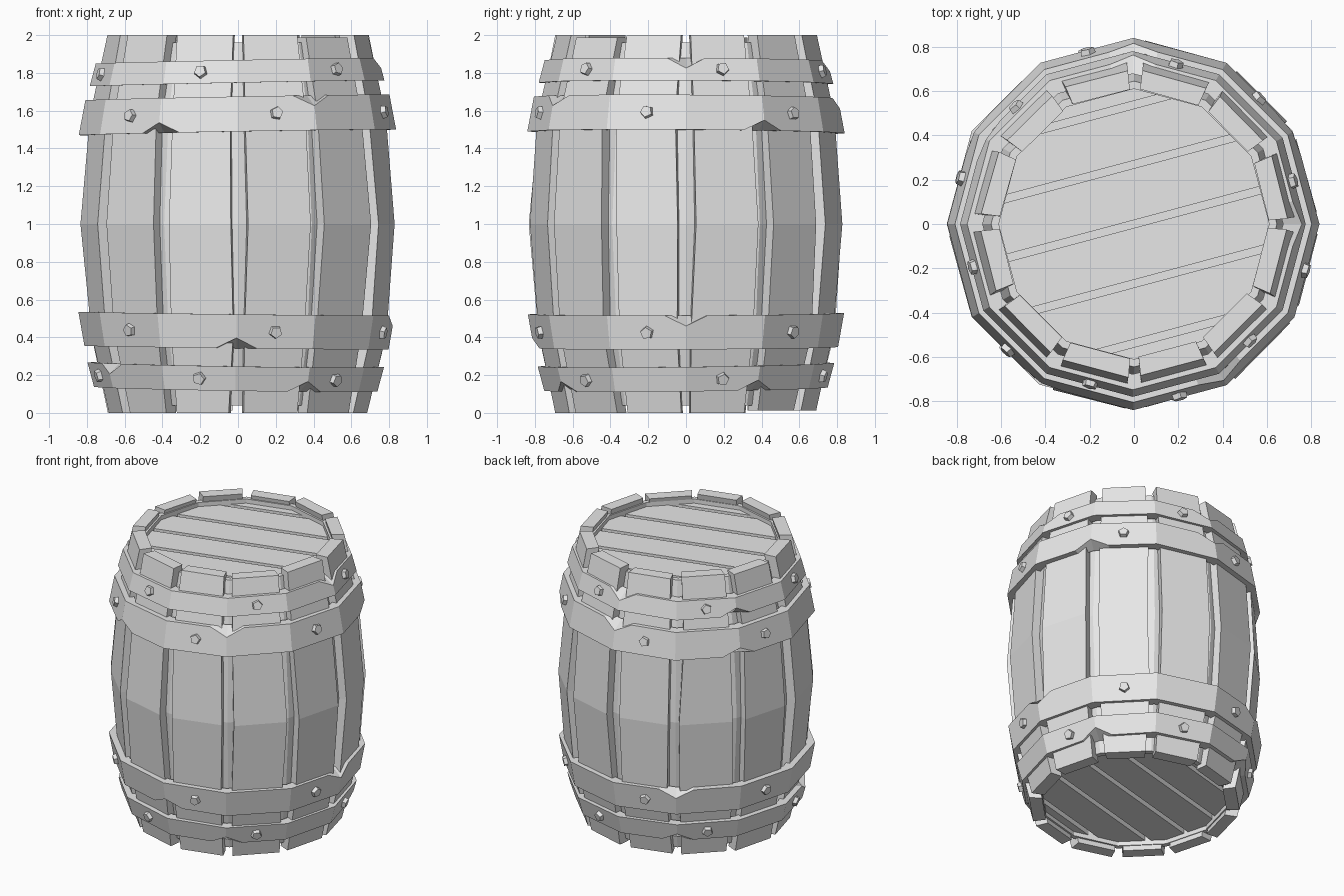
import bpy, bmesh, math, random
from mathutils import Vector, Matrix

if "Cube" in bpy.data.objects:
    bpy.data.objects.remove(bpy.data.objects["Cube"])

random.seed(4)
grey = bpy.data.materials.new("plain_grey")
grey.diffuse_color = (0.8, 0.8, 0.8, 1)
grey.use_nodes = True
grey.node_tree.nodes["Principled BSDF"].inputs["Base Color"].default_value = grey.diffuse_color


def finish(name, bm):
    bmesh.ops.recalc_face_normals(bm, faces=bm.faces[:])
    me = bpy.data.meshes.new(name)
    bm.to_mesh(me)
    bm.free()
    me.materials.append(grey)
    ob = bpy.data.objects.new(name, me)
    bpy.context.collection.objects.link(ob)
    return ob


def polar(r, deg, z):
    a = math.radians(deg)
    return Vector((r * math.cos(a), r * math.sin(a), z))


def bridge(bm, rings, closed=False):
    """Join equal-length closed point loops into a skin, capped unless closed."""
    vs = [[bm.verts.new(p) for p in ring] for ring in rings]
    pairs = list(zip(vs, vs[1:])) + ([(vs[-1], vs[0])] if closed else [])
    n = len(vs[0])
    for a, b in pairs:
        for i in range(n):
            j = (i + 1) % n
            bm.faces.new((a[i], a[j], b[j], b[i]))
    if not closed:
        bm.faces.new(vs[0])
        bm.faces.new(vs[-1])


# Staves: twelve separate boards, bulging at the middle
LEVELS = [(0.0, 0.69), (0.42, 0.785), (1.0, 0.832), (1.58, 0.785), (2.0, 0.69)]
for k in range(12):
    bm = bmesh.new()
    c = 15 + 30 * k
    lo = random.choice((0, 0, 0.012))
    hi = random.choice((0, 0, 0.012))
    rings = []
    for i, (z, r) in enumerate(LEVELS):
        z += lo if i == 0 else -hi if i == 4 else 0
        a0 = c - 12 + random.uniform(-1.2, 1.2)
        a1 = c + 12 + random.uniform(-1.2, 1.2)
        r += random.uniform(-0.008, 0.004)
        rings.append([polar(r, a0, z), polar(r, a1, z),
                      polar(r - 0.085, a1 + 0.5, z), polar(r - 0.085, a0 - 0.5, z)])
    bridge(bm, rings)
    finish(f"stave_{k + 1}", bm)

# Core: recessed wall behind the gaps, with sunken ends
bm = bmesh.new()
core = [(0.61, 0.12), (0.61, 0.04), (0.645, 0.04), (0.735, 0.42), (0.782, 1.0),
        (0.735, 1.58), (0.645, 1.96), (0.61, 1.96), (0.61, 1.88)]
bridge(bm, [[polar(r, 30 * i, z) for i in range(12)] for r, z in core])
finish("inner_wall", bm)


# End boards: planks cut to the round, running at fifteen degrees
def lid(name, z0, z1):
    bm = bmesh.new()
    R, half = 0.64, 0.017
    cuts = [-0.62, -0.52, -0.26, 0.0, 0.26, 0.52, 0.62]
    for v0, v1 in zip(cuts, cuts[1:]):
        v0, v1 = v0 + half, v1 - half
        vs = [v0 + (v1 - v0) * t / 3 for t in range(4)]
        pts = [(math.sqrt(R * R - v * v), v) for v in vs]
        pts += [(-u, v) for u, v in reversed(pts)]
        bridge(bm, [[Vector((u, v, z)) for u, v in pts] for z in (z0, z1)])
    bmesh.ops.rotate(bm, verts=bm.verts[:], matrix=Matrix.Rotation(math.radians(15), 3, 'Z'))
    finish(name, bm)


lid("top_planks", 1.86, 1.93)
lid("bottom_planks", 0.07, 0.14)


# Hoops: twelve-sided bands, slightly tilted, with chipped corners
def hoop(name, z0, r0, z1, r1, tilt, dx, top_chips, low_chips, bolt_start):
    def place(p):
        return Vector((p.x + dx, p.y, p.z + tilt[0] * p.x + tilt[1] * p.y))

    def inner(r):
        return r - 0.07

    # three points per corner, so a chip stays local
    angles = [(30 * k + d, d, (30 * k) % 360) for k in range(12) for d in (-8, 0, 8)]
    loops = [[], [], [], []]
    for a, d, corner in angles:
        flat = 1 if d == 0 else math.cos(math.radians(15)) / math.cos(math.radians(7))
        zb, zt, rb, rt = z0, z1, r0, r1
        slope = (r1 - r0) / (z1 - z0)
        if d == 0 and corner in low_chips:
            zb += 0.055
            rb += slope * 0.055
        if d == 0 and corner in top_chips:
            zt -= 0.055
            rt -= slope * 0.055
        loops[0].append(place(polar(rb * flat, a, zb)))
        loops[1].append(place(polar(rt * flat, a, zt)))
        loops[2].append(place(polar(inner(r1) * flat, a, z1)))
        loops[3].append(place(polar(inner(r0) * flat, a, z0)))
    bm = bmesh.new()
    bridge(bm, loops, closed=True)
    finish(name, bm)

    # Five-sided rivets on every second face
    bm = bmesh.new()
    lean = math.atan2(r1 - r0, z1 - z0)
    rm = (r0 + r1) / 2 * math.cos(math.radians(15))
    for k in range(6):
        a = bolt_start + 60 * k
        m = (Matrix.Translation(place(polar(rm, a, (z0 + z1) / 2)))
             @ Matrix.Rotation(math.radians(a), 4, 'Z')
             @ Matrix.Rotation(math.pi / 2 + lean, 4, 'Y')
             @ Matrix.Rotation(random.uniform(0, 1.2), 4, 'Z'))
        bmesh.ops.create_cone(bm, cap_ends=True, segments=5, radius1=0.041,
                              radius2=0.032, depth=0.05, matrix=m)
    finish(name + "_rivets", bm)


hoop("lowest_hoop", 0.125, 0.75, 0.255, 0.785, (-0.016, 0.012), -0.012,
     {210}, {300, 30, 120}, 15)
hoop("lower_hoop", 0.345, 0.805, 0.525, 0.837, (-0.012, 0.004), -0.008,
     {0, 120}, {270}, 45)
hoop("upper_hoop", 1.485, 0.84, 1.67, 0.805, (0.018, -0.006), -0.003,
     {300, 90}, {240, 30, 150}, 45)
hoop("highest_hoop", 1.745, 0.78, 1.865, 0.748, (0.02, -0.004), -0.005,
     {0, 90}, {150}, 15)
